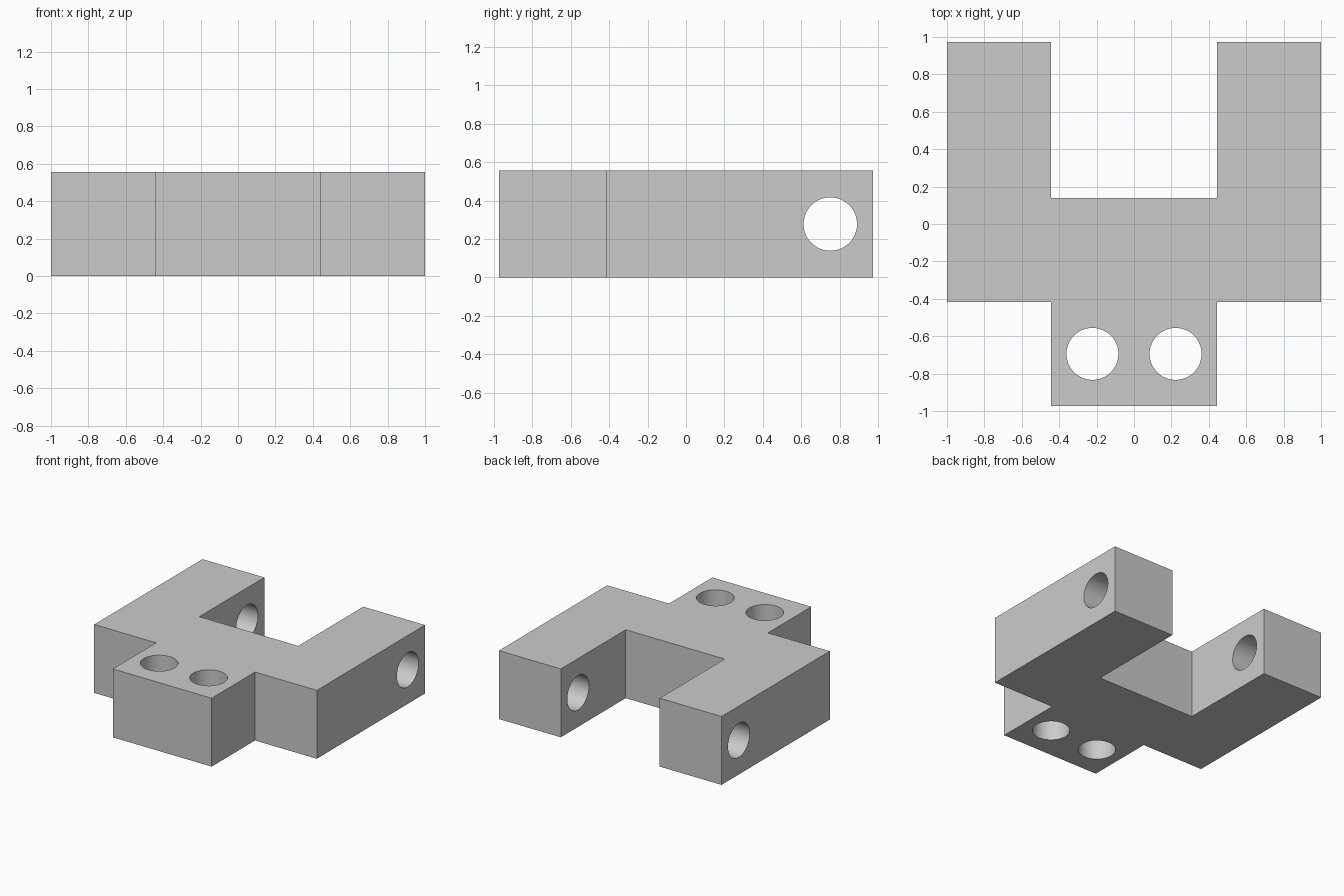
import bpy, bmesh, math

if "Cube" in bpy.data.objects:
    bpy.data.objects.remove(bpy.data.objects["Cube"])

U = 1 / 36          # design unit: the part is 72 units wide
HEIGHT = 20 * U
HOLE_R = 5 * U

# Forked body: half outline mirrored, then extruded upwards
half = [(16, -35), (16, -15), (36, -15), (36, 35), (16, 35), (16, 5)]
outline = half + [(-x, y) for x, y in reversed(half)]
bm = bmesh.new()
face = bm.faces.new([bm.verts.new((x * U, y * U, 0)) for x, y in outline])
top = bmesh.ops.extrude_face_region(bm, geom=[face])
bmesh.ops.translate(bm, vec=(0, 0, HEIGHT),
                    verts=[g for g in top["geom"] if isinstance(g, bmesh.types.BMVert)])
bmesh.ops.recalc_face_normals(bm, faces=bm.faces)
mesh = bpy.data.meshes.new("fork_bracket")
bm.to_mesh(mesh)
bm.free()
body = bpy.data.objects.new("fork_bracket", mesh)
bpy.context.collection.objects.link(body)


def drill(name, location, depth, rotation=(0, 0, 0)):
    """Cut a round hole through the body."""
    bpy.ops.mesh.primitive_cylinder_add(vertices=64, radius=HOLE_R, depth=depth,
                                        location=location, rotation=rotation)
    cutter = bpy.context.object
    cutter.name = name
    cutter.hide_render = True
    mod = body.modifiers.new(name, 'BOOLEAN')
    mod.operation = 'DIFFERENCE'
    mod.solver = 'EXACT'
    mod.object = cutter
    bpy.ops.object.select_all(action='DESELECT')
    body.select_set(True)
    bpy.context.view_layer.objects.active = body
    bpy.ops.object.modifier_apply(modifier=mod.name)
    bpy.data.objects.remove(cutter)


for side in (-1, 1):
    # Vertical mounting hole in the tab
    drill("tab_hole", (side * 8 * U, -25 * U, HEIGHT / 2), 1)
    # Cross pin hole in the arm
    drill("arm_hole", (side * 26 * U, 27 * U, HEIGHT / 2), 30 * U, (0, math.pi / 2, 0))

# Smooth hole walls, sharp edges
bpy.ops.object.shade_smooth_by_angle(angle=math.radians(30))
